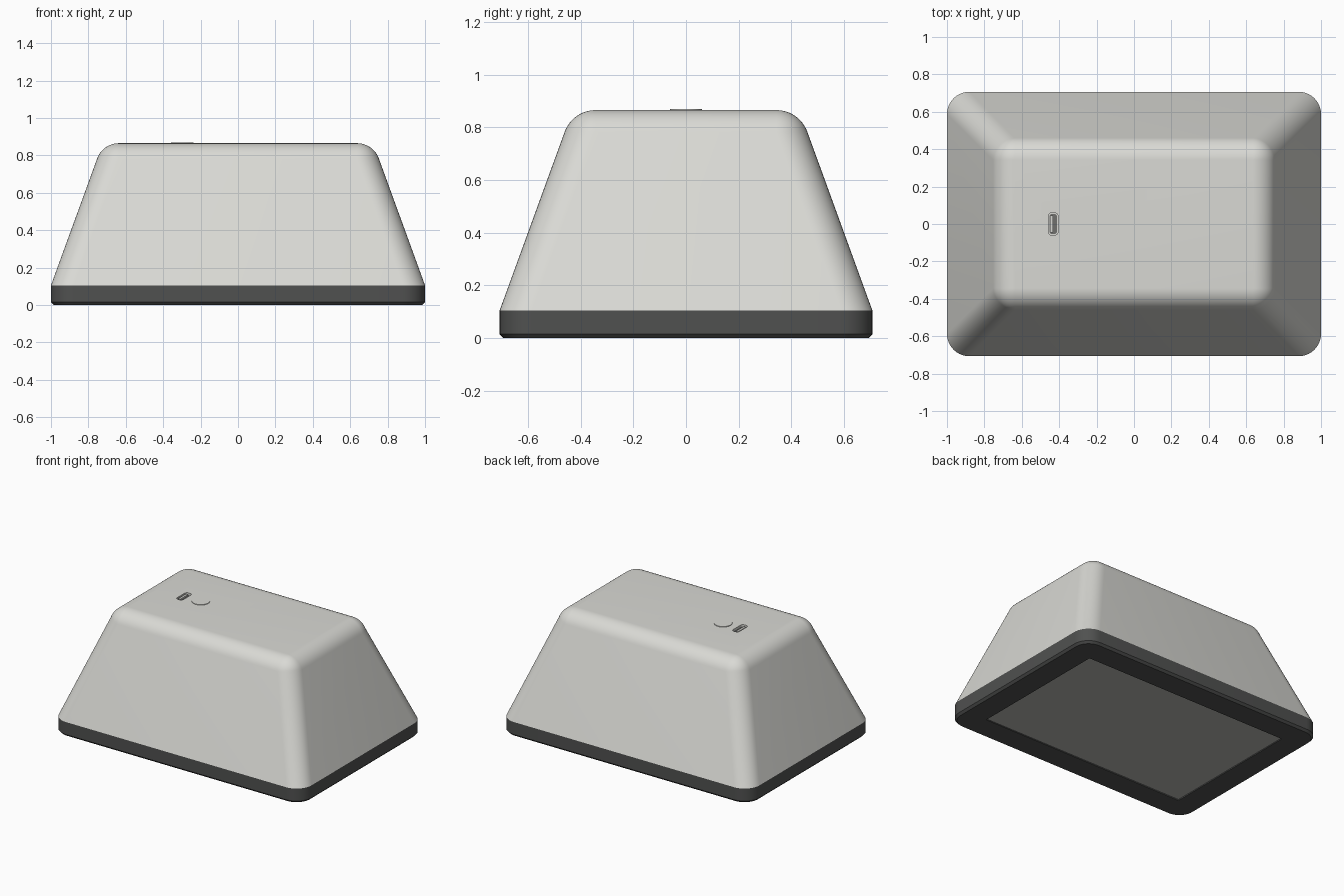
import bpy, bmesh, math
from math import sin, cos, pi, radians

if "Cube" in bpy.data.objects:
    bpy.data.objects.remove(bpy.data.objects["Cube"], do_unlink=True)


def material(name, color):
    m = bpy.data.materials.new(name)
    m.use_nodes = True
    m.diffuse_color = (*color, 1)
    m.node_tree.nodes["Principled BSDF"].inputs["Base Color"].default_value = (*color, 1)
    return m


shell_grey = material("warm light grey", (0.70, 0.70, 0.665))
base_grey = material("charcoal", (0.08, 0.082, 0.08))
panel_grey = material("mid grey", (0.46, 0.46, 0.44))
port_grey = material("dark grey", (0.16, 0.16, 0.155))


def loft(name, rings, mat, center=(0, 0), segments=10):
    """Stack rounded rectangles given as (half x, half y, corner radius, z)."""
    bm = bmesh.new()
    loops = []
    for hx, hy, r, z in rings:
        loop = []
        for q, (sx, sy) in enumerate([(1, 1), (-1, 1), (-1, -1), (1, -1)]):
            for i in range(segments + 1):
                a = (q + i / segments) * pi / 2
                loop.append(bm.verts.new((center[0] + sx * (hx - r) + r * cos(a),
                                          center[1] + sy * (hy - r) + r * sin(a), z)))
        loops.append(loop)
    n = len(loops[0])
    for low, high in zip(loops, loops[1:]):
        for i in range(n):
            j = (i + 1) % n
            bm.faces.new((low[i], low[j], high[j], high[i]))
    bm.faces.new(loops[0][::-1])
    bm.faces.new(loops[-1])
    bmesh.ops.remove_doubles(bm, verts=bm.verts[:], dist=1e-5)
    bmesh.ops.recalc_face_normals(bm, faces=bm.faces[:])
    mesh = bpy.data.meshes.new(name)
    bm.to_mesh(mesh)
    bm.free()
    mesh.materials.append(mat)
    ob = bpy.data.objects.new(name, mesh)
    bpy.context.collection.objects.link(ob)
    return ob


def activate(ob):
    bpy.ops.object.select_all(action="DESELECT")
    ob.select_set(True)
    bpy.context.view_layer.objects.active = ob


def cut(ob, cutter):
    activate(ob)
    mod = ob.modifiers.new("recess", "BOOLEAN")
    mod.object = cutter
    mod.operation = "DIFFERENCE"
    mod.solver = "EXACT"
    bpy.ops.object.modifier_apply(modifier=mod.name)
    bpy.data.objects.remove(cutter, do_unlink=True)


def smooth(ob):
    activate(ob)
    bpy.ops.object.shade_smooth_by_angle(angle=radians(30))


HX, HY, SEAM, TOP = 1.0, 0.707, 0.105, 0.865
CORNER, FILLET, DRAFT = 0.12, 0.125, radians(20)

# Tapered shell with a rolled top edge
inset = (TOP - SEAM) * math.tan(DRAFT) + FILLET * math.tan(radians(35))
rings = [(HX, HY, CORNER, SEAM)]
for i in range(13):
    a = DRAFT + (pi / 2 - DRAFT) * i / 12
    r = FILLET * cos(a)
    rings.append((HX - inset + r, HY - inset + r, r, TOP - FILLET + FILLET * sin(a)))
shell = loft("shell", rings, shell_grey)

# Port slot sunk into the top
PORT_X = -0.432
cut(shell, loft("slot_cutter", [(0.025, 0.06, 0.018, TOP - 0.02),
                                (0.025, 0.06, 0.018, TOP + 0.05)], shell_grey, (PORT_X, 0), 6))
smooth(shell)
loft("port_floor", [(0.02, 0.053, 0.012, TOP - 0.021),
                    (0.02, 0.053, 0.012, TOP - 0.015)], port_grey, (PORT_X, 0), 5)
loft("port_tongue", [(0.008, 0.045, 0.003, TOP - 0.016),
                     (0.008, 0.045, 0.003, TOP - 0.004)], shell_grey, (PORT_X - 0.008, 0), 3)

# Round push button, slightly proud of the top
button = loft("button", [(0.06, 0.06, 0.06, TOP - 0.01),
                         (0.06, 0.06, 0.06, TOP + 0.004)], shell_grey, (-0.297, 0))
smooth(button)

# Dark base with a chamfered lower edge
base = loft("base", [(HX - 0.015, HY - 0.015, CORNER - 0.015, 0),
                     (HX, HY, CORNER, 0.015),
                     (HX, HY, CORNER, SEAM)], base_grey)

# Shallow recess underneath holding a flat panel
PX, PY = 0.82, 0.525
cut(base, loft("panel_cutter", [(PX, PY, 0.003, -0.05),
                                (PX, PY, 0.003, 0.012)], base_grey, segments=2))
smooth(base)
loft("bottom_panel", [(PX - 0.002, PY - 0.002, 0.002, 0.006),
                      (PX - 0.002, PY - 0.002, 0.002, 0.013)], panel_grey, segments=2)
